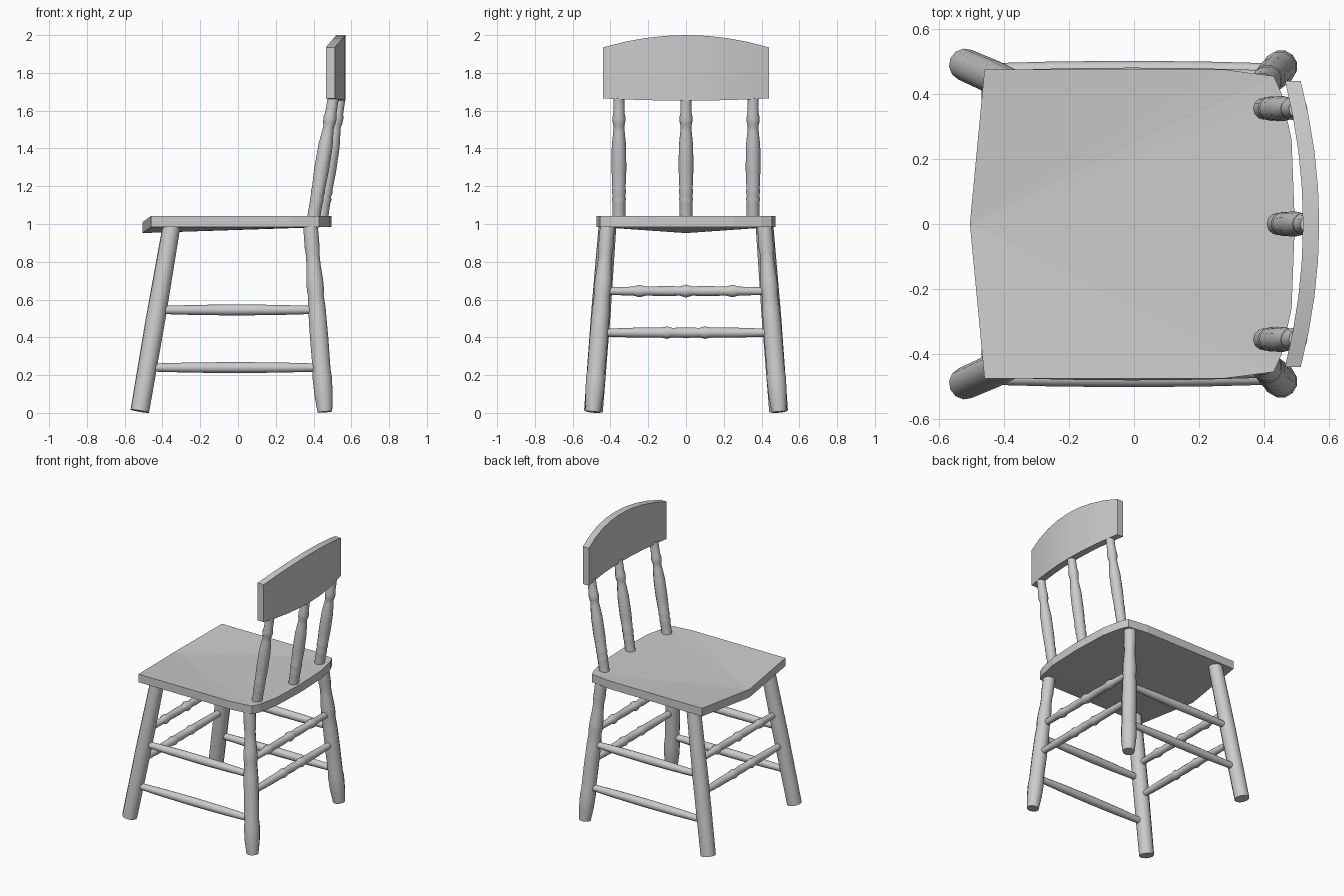
import bpy, bmesh, math
from mathutils import Vector

if "Cube" in bpy.data.objects:
    bpy.data.objects.remove(bpy.data.objects["Cube"])


def make_object(name, verts, faces, smooth=False):
    mesh = bpy.data.meshes.new(name)
    mesh.from_pydata(verts, [], faces)
    bm = bmesh.new()
    bm.from_mesh(mesh)
    bmesh.ops.recalc_face_normals(bm, faces=bm.faces)
    bm.to_mesh(mesh)
    bm.free()
    obj = bpy.data.objects.new(name, mesh)
    bpy.context.collection.objects.link(obj)
    if smooth:
        bpy.ops.object.select_all(action='DESELECT')
        obj.select_set(True)
        bpy.context.view_layer.objects.active = obj
        bpy.ops.object.shade_smooth_by_angle(angle=math.radians(40))
    return obj


def turned(name, start, end, profile, sides=12):
    """Lathe-turned rod from start to end; profile is (fraction, radius)."""
    a, b = Vector(start), Vector(end)
    rot = (b - a).to_track_quat('Z', 'Y')
    verts, faces = [], []
    for t, r in profile:
        for k in range(sides):
            ang = 2 * math.pi * k / sides
            verts.append(a.lerp(b, t) + rot @ Vector((r * math.cos(ang), r * math.sin(ang), 0)))
    for i in range(len(profile) - 1):
        for k in range(sides):
            n = (k + 1) % sides
            faces.append((i * sides + k, i * sides + n, (i + 1) * sides + n, (i + 1) * sides + k))
    faces.append(tuple(range(sides)))
    faces.append(tuple(range(len(verts) - sides, len(verts))))
    return make_object(name, verts, faces, True)


# Seat: pointed front edge whose middle dips down
half = [(-0.46, 0.475), (0.28, 0.475), (0.43, 0.455), (0.455, 0.40), (0.485, 0.26)]
outline = [(-0.505, 0)] + half + [(0.495, 0)] + [(x, -y) for x, y in reversed(half)]
n = len(outline)
top = [(x, y, 1.01 if i == 0 else 1.043) for i, (x, y) in enumerate(outline)]
bottom = [(x, y, 0.952 if i == 0 else 0.985) for i, (x, y) in enumerate(outline)]
faces = [(0, i, i + 1) for i in range(1, n - 1)]
faces += [(n, n + i + 1, n + i) for i in range(1, n - 1)]
faces += [(i, (i + 1) % n, n + (i + 1) % n, n + i) for i in range(n)]
make_object("seat", top + bottom, faces)

# Crest rail: curved in plan, arched on top
verts, faces = [], []
stations = [-0.44, -0.33, -0.22, -0.11, 0, 0.11, 0.22, 0.33, 0.44]
for y in stations:
    s = (y / 0.44) ** 2
    outer, inner = 0.57 - 0.057 * s, 0.52 - 0.055 * s
    z0, z1 = 1.653 + 0.012 * s, 2.0 - 0.065 * s
    verts += [(inner, y, z0), (outer, y, z0), (outer, y, z1), (inner, y, z1)]
for i in range(len(stations) - 1):
    for k in range(4):
        m = (k + 1) % 4
        faces.append((4 * i + k, 4 * i + m, 4 * i + 4 + m, 4 * i + 4 + k))
faces += [(0, 1, 2, 3), tuple(range(len(verts) - 4, len(verts)))]
make_object("crest_rail", verts, faces, True)

# Back spindles
spindle = [(0, .034), (.13, .034), (.16, .037), (.19, .033), (.22, .038), (.25, .035), (.4, .039),
           (.6, .038), (.72, .030), (.76, .028), (.79, .033), (.83, .035), (.87, .030), (1, .029)]
for name, y, x0, x1 in (("left", -0.355, 0.40, 0.505), ("middle", 0, 0.442, 0.54),
                        ("right", 0.355, 0.40, 0.505)):
    turned(name + "_spindle", (x0, y, 1.03), (x1, y, 1.67), spindle)

# Legs and side stretchers, mirrored left and right
front_leg = [(0, .05), (.5, .052), (1, .047)]
back_leg = [(0, .040), (.09, .050), (.18, .053), (.22, .049), (.4, .050), (.55, .048), (.62, .043),
            (.65, .047), (.70, .046), (.78, .039), (.84, .037), (.87, .041), (1, .040)]
plain = [(0, .021), (.25, .027), (.5, .029), (.75, .027), (1, .021)]
for side, s in (("left", -1), ("right", 1)):
    turned("front_leg_" + side, (-0.52, s * 0.49, 0.009), (-0.35, s * 0.415, 1.0), front_leg)
    turned("back_leg_" + side, (0.46, s * 0.492, 0.005), (0.383, s * 0.415, 1.0), back_leg)
    turned("lower_side_stretcher_" + side, (-0.47, s * 0.473, 0.24), (0.44, s * 0.473, 0.24), plain)
    turned("upper_side_stretcher_" + side, (-0.42, s * 0.452, 0.545), (0.41, s * 0.452, 0.545), plain)

# Beaded cross stretchers, front and back
upper = [(0, .021), (.18, .023), (.22, .033), (.26, .024), (.4, .027), (.46, .024), (.5, .034)]
lower = [(0, .021), (.1, .023), (.2, .026), (.36, .027), (.39, .033), (.42, .025), (.5, .028)]
for name, z, w, prof, xf, xb in (("upper", 0.645, 0.44, upper, -0.411, 0.41),
                                 ("lower", 0.425, 0.455, lower, -0.447, 0.428)):
    full = prof + [(1 - t, r) for t, r in reversed(prof[:-1])]
    for end, x in (("front", xf), ("back", xb)):
        turned(f"{name}_{end}_stretcher", (x, -w, z), (x, w, z), full)
